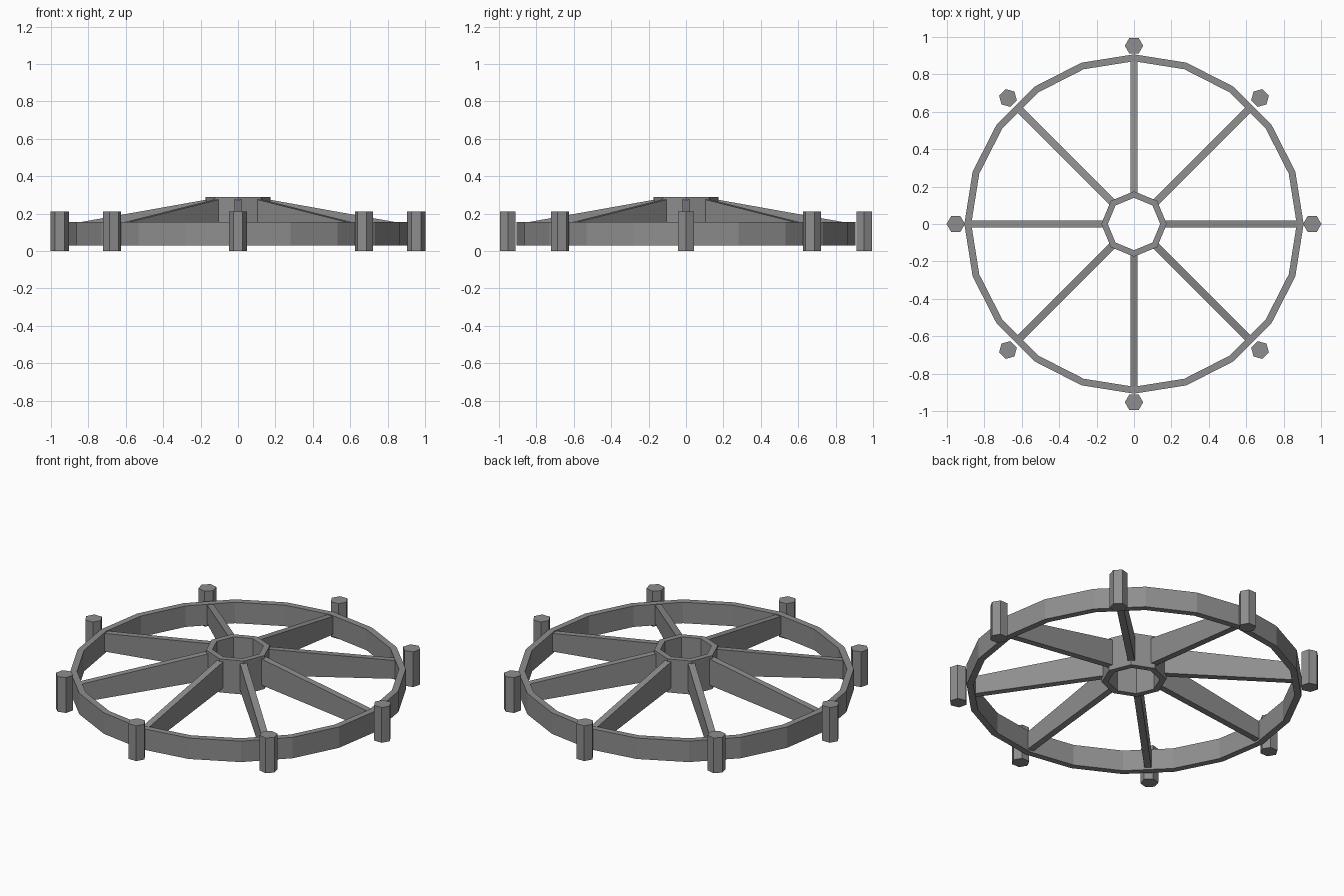
import bpy
import bmesh
from math import cos, sin, pi, radians

cube = bpy.data.objects.get("Cube")
if cube:
    bpy.data.objects.remove(cube)

GREY = (0.27, 0.27, 0.27, 1)
metal = bpy.data.materials.new("plain grey")
metal.use_nodes = True
metal.diffuse_color = GREY
metal.node_tree.nodes["Principled BSDF"].inputs["Base Color"].default_value = GREY


def finish(name, bm):
    bmesh.ops.recalc_face_normals(bm, faces=bm.faces)
    mesh = bpy.data.meshes.new(name)
    bm.to_mesh(mesh)
    bm.free()
    mesh.materials.append(metal)
    obj = bpy.data.objects.new(name, mesh)
    bpy.context.collection.objects.link(obj)
    return obj


def ring(name, sides, outer, inner, low, high):
    """Faceted tube, spun from a rectangular section."""
    bm = bmesh.new()
    section = [(outer, low), (outer, high), (inner, high), (inner, low)]
    loops = []
    for i in range(sides):
        a = 2 * pi * i / sides
        loops.append([bm.verts.new((r * cos(a), r * sin(a), z)) for r, z in section])
    for i in range(sides):
        a, b = loops[i], loops[(i + 1) % sides]
        for j in range(4):
            k = (j + 1) % 4
            bm.faces.new((a[j], b[j], b[k], a[k]))
    return finish(name, bm)


def spoke(name, angle, width):
    """Tapering blade sloping down from hub to rim."""
    bm = bmesh.new()
    profile = [(0.155, 0.12), (0.885, 0.04), (0.885, 0.147), (0.155, 0.277)]
    sides = [[bm.verts.new((r, y, z)) for r, z in profile]
             for y in (-width / 2, width / 2)]
    bm.faces.new(sides[0])
    bm.faces.new(sides[1])
    for j in range(4):
        k = (j + 1) % 4
        bm.faces.new((sides[0][j], sides[0][k], sides[1][k], sides[1][j]))
    finish(name, bm).rotation_euler.z = angle


def pin(name, angle, twist):
    """Upright hexagonal handle outside the rim."""
    bm = bmesh.new()
    bmesh.ops.create_cone(bm, cap_ends=True, segments=6,
                          radius1=0.049, radius2=0.049, depth=0.21)
    # put a corner on the x axis before twisting
    corner = max(bm.verts, key=lambda v: v.co.x)
    shift = 0 if abs(corner.co.y) < 0.001 else radians(30)
    obj = finish(name, bm)
    obj.rotation_euler.z = twist + shift
    obj.location = (0.953 * cos(angle), 0.953 * sin(angle), 0.105)


# Rim and hub
ring("outer_rim", 20, 0.907, 0.87, 0.03, 0.155)
ring("hub", 8, 0.175, 0.14, 0.09, 0.29)

# Spokes and handles
for n in range(8):
    a = n * pi / 4
    spoke(f"spoke_{n + 1}", a, 0.038)
    diagonal_twist = radians(15) if n in (1, 5) else radians(-15)
    pin(f"handle_pin_{n + 1}", a, diagonal_twist if n % 2 else 0)
